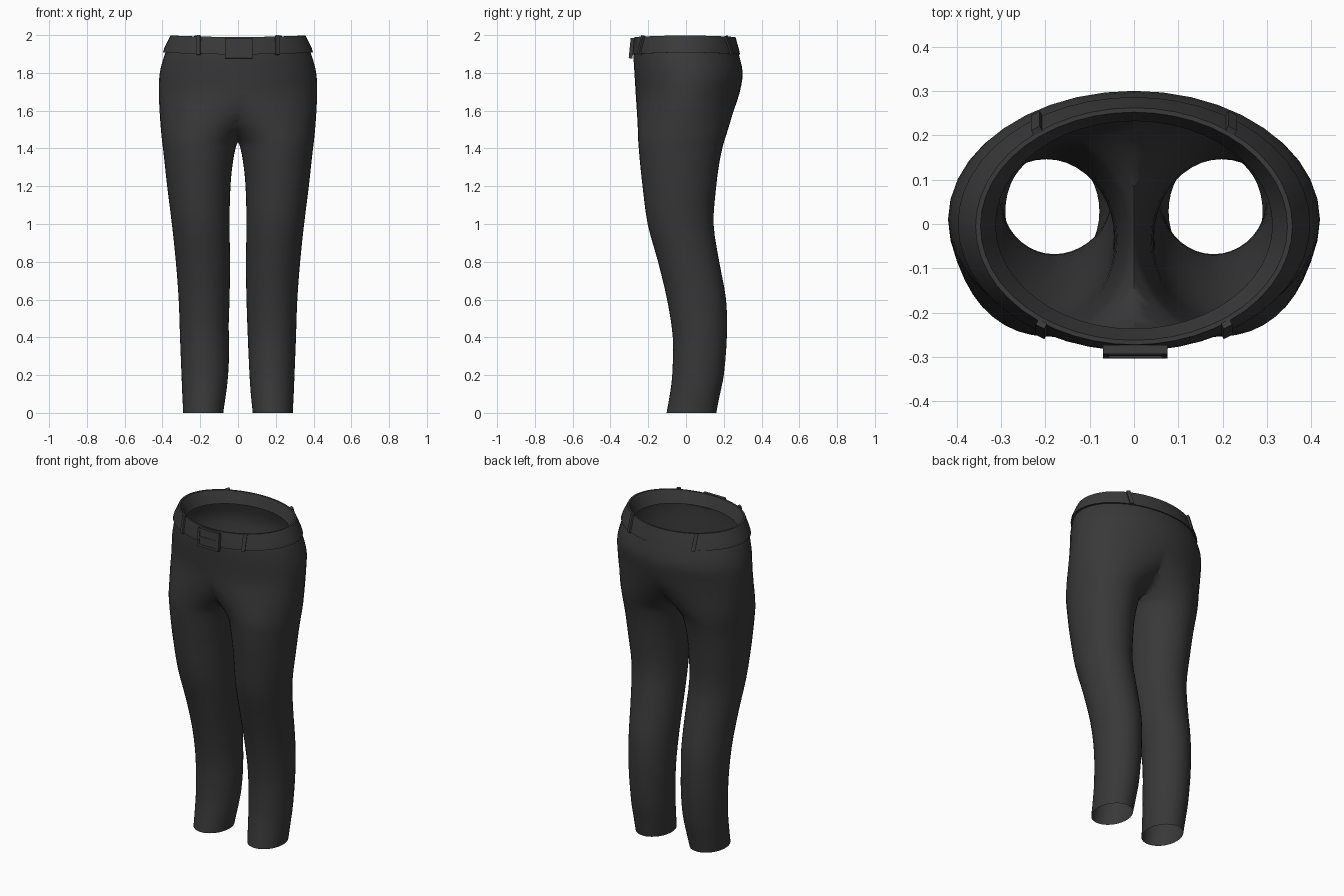
import bpy, bmesh, math
from mathutils import Vector, Matrix

if "Cube" in bpy.data.objects:
    bpy.data.objects.remove(bpy.data.objects["Cube"])


def material(name, v):
    m = bpy.data.materials.new(name)
    m.diffuse_color = (v, v, v, 1)
    m.use_nodes = True
    m.node_tree.nodes["Principled BSDF"].inputs["Base Color"].default_value = m.diffuse_color
    return m


CLOTH = material("charcoal cloth", 0.04)
BELT = material("charcoal belt", 0.042)


def finish(bm, name, mat, angle=None):
    bmesh.ops.recalc_face_normals(bm, faces=bm.faces)
    me = bpy.data.meshes.new(name)
    bm.to_mesh(me)
    bm.free()
    me.materials.append(mat)
    ob = bpy.data.objects.new(name, me)
    bpy.context.collection.objects.link(ob)
    if angle:
        bpy.context.view_layer.objects.active = ob
        ob.select_set(True)
        bpy.ops.object.shade_smooth_by_angle(angle=math.radians(angle))
        ob.select_set(False)
    return ob


def loft(bm, rings, closed=False):
    loops = [[bm.verts.new(p) for p in r] for r in rings]
    n = len(loops[0])
    for a, b in zip(loops, loops[1:] + (loops[:1] if closed else [])):
        for i in range(n):
            j = (i + 1) % n
            bm.faces.new((a[i], a[j], b[j], b[i]))


# Leg sections: height, inner x, outer x, front y, back y
LEG = [
    (0.00, 0.078, 0.290, -0.103, 0.160),
    (0.10, 0.068, 0.295, -0.085, 0.180),
    (0.20, 0.061, 0.299, -0.073, 0.200),
    (0.40, 0.052, 0.307, -0.070, 0.216),
    (0.60, 0.045, 0.314, -0.100, 0.212),
    (0.80, 0.042, 0.329, -0.148, 0.176),
    (1.00, 0.045, 0.350, -0.203, 0.146),
    (1.20, 0.040, 0.375, -0.230, 0.160),
    (1.32, 0.028, 0.388, -0.243, 0.176),
    (1.40, 0.013, 0.397, -0.250, 0.192),
    (1.44, -0.005, 0.402, -0.253, 0.203),
    (1.50, -0.070, 0.408, -0.255, 0.222),
    (1.58, -0.200, 0.414, -0.259, 0.246),
    (1.70, -0.419, 0.419, -0.267, 0.285),
    (1.80, -0.414, 0.414, -0.273, 0.300),
    (1.90, -0.387, 0.387, -0.277, 0.279),
    (1.95, -0.362, 0.362, -0.265, 0.262),
]


def ellipse(z, x0, x1, y0, y1, n=40):
    cx, cy, rx, ry = (x0 + x1) / 2, (y0 + y1) / 2, (x1 - x0) / 2, (y1 - y0) / 2
    return [Vector((cx + rx * math.cos(2 * math.pi * i / n),
                    cy + ry * math.sin(2 * math.pi * i / n), z)) for i in range(n)]


def smooth_rows(rows, steps):
    """Cubic interpolation through the sections by height."""
    def slope(i, k):
        a, b = rows[max(i - 1, 0)], rows[min(i + 1, len(rows) - 1)]
        return (b[k] - a[k]) / (b[0] - a[0])
    out = []
    for i in range(len(rows) - 1):
        p, q = rows[i], rows[i + 1]
        h = q[0] - p[0]
        for s in range(steps):
            t = s / steps
            row = [p[0] + h * t]
            for k in range(1, 5):
                row.append((2*t**3 - 3*t*t + 1) * p[k] + (t**3 - 2*t*t + t) * h * slope(i, k)
                           + (3*t*t - 2*t**3) * q[k] + (t**3 - t*t) * h * slope(i + 1, k))
            out.append(row)
    return out + [list(rows[-1])]


# Trousers: one leg widening into the hips, cut at the centre and mirrored
bm = bmesh.new()
loft(bm, [ellipse(*r) for r in smooth_rows(LEG, 3)])
bmesh.ops.bisect_plane(bm, geom=bm.verts[:] + bm.edges[:] + bm.faces[:], dist=1e-5,
                       plane_co=(0, 0, 0), plane_no=(-1, 0, 0), clear_outer=True)
for v in bm.verts:
    if abs(v.co.x) < 1e-4:
        v.co.x = 0
bmesh.ops.mirror(bm, geom=bm.verts[:] + bm.edges[:] + bm.faces[:],
                 axis='X', merge_dist=1e-4)
bmesh.ops.remove_doubles(bm, verts=bm.verts, dist=1e-4)
# Slight inward fold at the shin of one leg
for v in bm.verts:
    if -0.15 < v.co.x < 0 and 0.02 < v.co.z < 0.45:
        v.co.x += 0.01 * math.sin(math.pi * (v.co.z - 0.02) / 0.43) * (v.co.x + 0.15) / 0.1
finish(bm, "trousers", CLOTH, 80)


# Waist belt: sloped band with a lip and an inner lining
def belt_ring(z, rx, y0, y1, dip=0.0):
    ring = ellipse(z, -rx, rx, y0, y1, 48)
    for p in ring:
        p.z -= dip * (1 - (p.x / rx) ** 2)
    return ring


bm = bmesh.new()
loft(bm, [belt_ring(1.908, 0.384, -0.272, 0.272, 0.010),
          belt_ring(1.908, 0.397, -0.286, 0.286, 0.010),
          belt_ring(1.930, 0.391, -0.284, 0.281, 0.008),
          belt_ring(1.998, 0.357, -0.272, 0.262, 0.008),
          belt_ring(1.998, 0.346, -0.262, 0.252, 0.008),
          belt_ring(1.920, 0.312, -0.236, 0.232)], closed=True)
finish(bm, "belt", BELT, 35)


def block(bm, centre, out, up, size):
    """Box of (width, depth, height) with its depth axis along out."""
    out = out.normalized()
    side = up.cross(out).normalized()
    up = out.cross(side)
    m = Matrix((side, out, up)).transposed().to_4x4()
    m.translation = centre
    bmesh.ops.create_cube(bm, size=1, matrix=m @ Matrix.Diagonal((*size, 1)))


# Belt loops: narrow straps, front and back pairs
bm = bmesh.new()
for sx in (-1, 1):
    for x, sy in ((0.207, -1), (0.217, 1)):
        def on_belt(rx, y0, y1, z):
            cy, ry = (y0 + y1) / 2, (y1 - y0) / 2
            return Vector((sx * x, cy + sy * ry * math.sqrt(1 - (x / rx) ** 2), z))
        low = on_belt(0.397, -0.286, 0.286, 1.900)
        high = on_belt(0.357, -0.272, 0.262, 1.994)
        out = Vector((sx * x / 0.38 ** 2, sy * math.sqrt(1 - (x / 0.38) ** 2) / 0.28, 0))
        up = high - low
        block(bm, (low + high) / 2 + out.normalized() * 0.004, out - up * out.dot(up) / up.dot(up),
              up, (0.022, 0.014, 0.104))
finish(bm, "belt_loops", BELT)

# Buckle: backing plate, rectangular frame and a centre bar
bm = bmesh.new()
OUT, UP = Vector((0, -1, 0.1)), Vector((0, 0.1, 1))
for x, z, w, d, h in ((0, 1.932, 0.13, 0.012, 0.09),
                      (0, 1.978, 0.146, 0.02, 0.014), (0, 1.884, 0.146, 0.02, 0.014),
                      (-0.066, 1.931, 0.014, 0.02, 0.1), (0.066, 1.931, 0.014, 0.02, 0.1),
                      (0, 1.931, 0.13, 0.018, 0.012)):
    block(bm, Vector((x + 0.003, -0.288 + (z - 1.931) * 0.1, z)), OUT, UP, (w, d, h))
finish(bm, "buckle", BELT)
